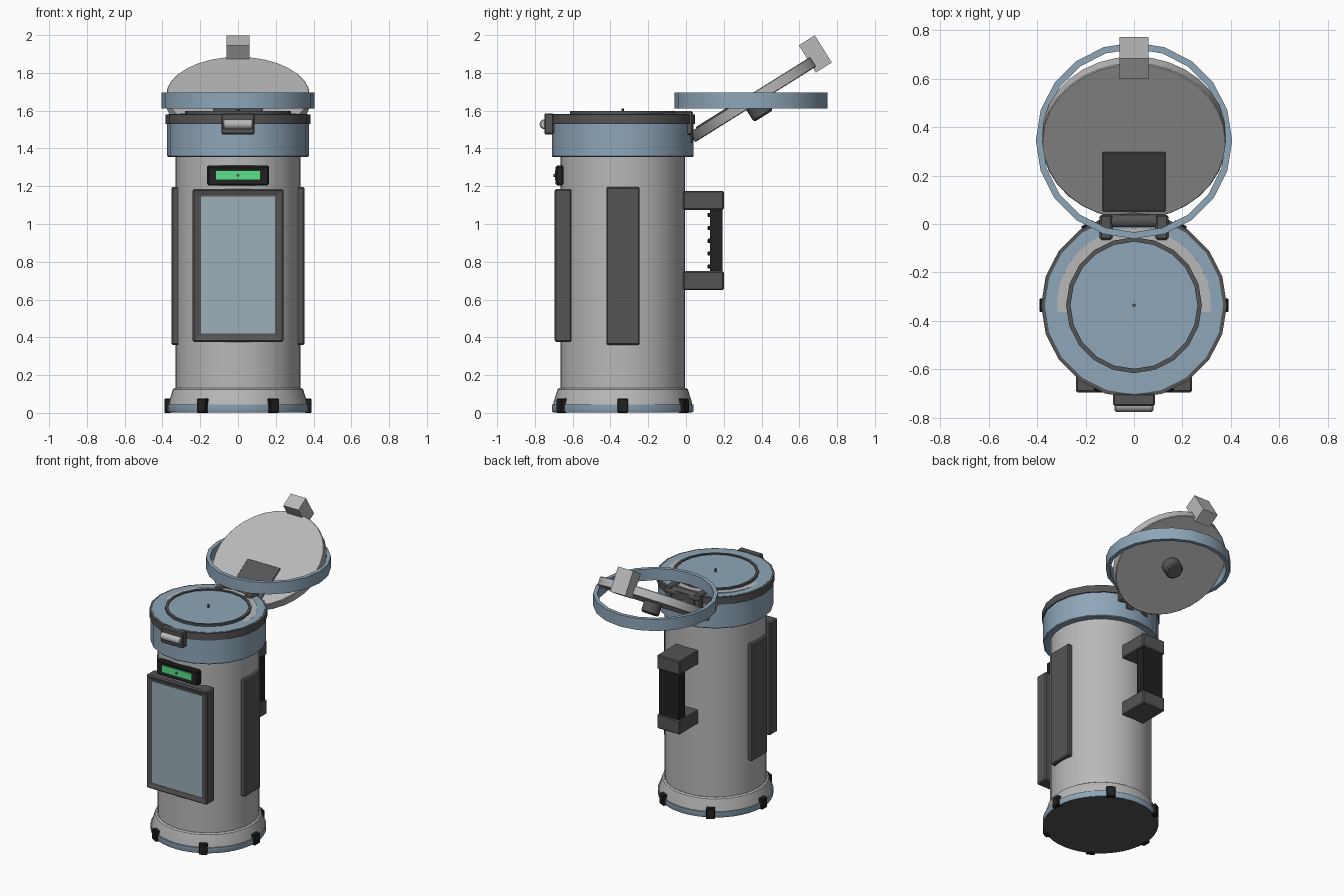
import bpy, bmesh, math
from mathutils import Matrix, Vector

if "Cube" in bpy.data.objects:
    bpy.data.objects.remove(bpy.data.objects["Cube"])

CY = -0.335  # y of the canister axis
I4 = Matrix.Identity(4)


def mat(name, r, g, b):
    m = bpy.data.materials.new(name)
    m.diffuse_color = (r, g, b, 1)
    m.use_nodes = True
    m.node_tree.nodes["Principled BSDF"].inputs["Base Color"].default_value = m.diffuse_color
    return m


BLUE = mat("blue_paint", 0.27, 0.38, 0.48)
GLASS = mat("window_tint", 0.33, 0.43, 0.47)
GREEN = mat("green_display", 0.10, 0.75, 0.25)
DARK = mat("dark_grey", 0.09, 0.09, 0.09)
BLACK = mat("black_rubber", 0.015, 0.015, 0.015)
LIGHT = mat("light_grey", 0.48, 0.48, 0.48)


def finish(name, bm, m, matrix, smooth=False):
    bmesh.ops.recalc_face_normals(bm, faces=bm.faces)
    bm.transform(matrix)
    me = bpy.data.meshes.new(name)
    bm.to_mesh(me)
    bm.free()
    ob = bpy.data.objects.new(name, me)
    bpy.context.collection.objects.link(ob)
    if m:
        me.materials.append(m)
    if smooth:
        bpy.ops.object.select_all(action='DESELECT')
        ob.select_set(True)
        bpy.context.view_layer.objects.active = ob
        bpy.ops.object.shade_smooth_by_angle(angle=math.radians(35))
    return ob


def box(name, lo, hi, m=None, bevel=0.0, matrix=I4, inset=None):
    lo, hi = Vector(lo), Vector(hi)
    bm = bmesh.new()
    bmesh.ops.create_cube(bm, size=1)
    size = hi - lo
    bm.transform(Matrix.Translation((lo + hi) / 2) @ Matrix.Diagonal((*size, 1)))
    if bevel:
        bmesh.ops.bevel(bm, geom=bm.edges[:], offset=bevel, segments=1, affect='EDGES')
    if inset:  # recess the -y face: (border, depth)
        front = min(bm.faces, key=lambda f: f.calc_center_median().y)
        bmesh.ops.inset_region(bm, faces=[front], thickness=inset[0], depth=0)
        bmesh.ops.translate(bm, verts=front.verts, vec=(0, inset[1], 0))
    return finish(name, bm, m, matrix)


def lathe(name, profile, seg, m=None, matrix=Matrix.Translation((0, CY, 0)), ring=False):
    """Spin (radius, z) points about z; ring closes the profile, otherwise ends are capped."""
    bm = bmesh.new()
    loops = [[bm.verts.new((r * math.sin(2 * math.pi * i / seg),
                            r * math.cos(2 * math.pi * i / seg), z))
              for i in range(seg)] for r, z in profile]
    pairs = list(zip(loops, loops[1:])) + ([(loops[-1], loops[0])] if ring else [])
    for a, b in pairs:
        for i in range(seg):
            j = (i + 1) % seg
            bm.faces.new((a[i], a[j], b[j], b[i]))
    if not ring:
        bm.faces.new(loops[0])
        bm.faces.new(loops[-1])
    return finish(name, bm, m, matrix, True)


def tube(r0, r1, z0, z1):
    return [(r0, z0), (r1, z0), (r1, z1), (r0, z1)]


# canister body, base and collar
lathe("body", [(0.33, 0.1), (0.33, 1.37)], 40, LIGHT)
lathe("base_skirt", [(0.368, 0.045), (0.365, 0.06), (0.345, 0.125), (0.335, 0.132)], 40, LIGHT)
lathe("base_ring", [(0.372, 0.005), (0.375, 0.012), (0.375, 0.045)], 40, BLUE)
lathe("base_bottom", [(0.368, 0.003), (0.368, 0.01)], 40, DARK)
lathe("collar", [(0.37, 1.355), (0.375, 1.36), (0.375, 1.535)], 20, BLUE)
lathe("rim", tube(0.36, 0.383, 1.53, 1.58), 20, DARK, ring=True)
lathe("top_plate", [(0.368, 1.54), (0.368, 1.582)], 20, BLUE)
lathe("top_inner_ring", tube(0.262, 0.28, 1.57, 1.597), 20, DARK, ring=True)
lathe("top_inner_disc", [(0.264, 1.57), (0.264, 1.59)], 20, BLUE)
lathe("top_stud", [(0.007, 1.585), (0.007, 1.612)], 8, DARK)
# slightly tilted seal, showing at the back of the top plate only
lathe("seal", tube(0.275, 0.318, -0.012, 0.0), 40, LIGHT, ring=True,
      matrix=Matrix.Translation((0, CY, 1.5825)) @ Matrix.Rotation(math.radians(1), 4, 'X'))

# base clips
for i in range(6):
    rot = Matrix.Translation((0, CY, 0)) @ Matrix.Rotation(math.radians(60 * i), 4, 'Z')
    box(f"base_clip_{i}", (0.355, -0.028, 0.0), (0.39, 0.028, 0.075), BLACK, 0.004, rot)

# front window
box("window_frame", (-0.24, -0.695, 0.375), (0.24, -0.605, 1.185), DARK, 0.008, inset=(0.034, 0.008))
box("window_glass", (-0.197, -0.69, 0.42), (0.197, -0.67, 1.145), GLASS)

# status display
box("display_housing", (-0.165, -0.69, 1.205), (0.165, -0.648, 1.31), BLACK, 0.008, inset=(0.02, 0.005))
box("display_screen", (-0.12, -0.694, 1.232), (0.12, -0.67, 1.282), GREEN)
lathe("display_button", [(0.008, 0), (0.008, 0.008)], 10, DARK,
      Matrix.Translation((0, -0.693, 1.257)) @ Matrix.Rotation(math.pi / 2, 4, 'X'))

# side panels
for s, side in ((1, "right"), (-1, "left")):
    x0, x1 = sorted((s * 0.31, s * 0.352))
    box(f"side_panel_{side}", (x0, -0.422, 0.36), (x1, -0.245, 1.195), DARK, 0.007)


def along_x(y, z):
    return Matrix.Translation((0, y, z)) @ Matrix.Rotation(math.pi / 2, 4, 'Y')


# front latch
box("latch_plate", (-0.087, -0.75, 1.475), (0.087, -0.70, 1.585), DARK, 0.006)
lathe("latch_roller", [(0.02, -0.08), (0.026, -0.074), (0.026, 0.074), (0.02, 0.08)], 16, LIGHT,
      along_x(-0.749, 1.528))

# back handle
box("handle_top_block", (-0.09, -0.015, 1.075), (0.09, 0.2, 1.175), DARK, 0.006)
box("handle_bottom_block", (-0.09, -0.015, 0.65), (0.09, 0.2, 0.75), DARK, 0.006)
box("handle_grip", (-0.08, 0.128, 0.74), (0.08, 0.193, 1.085), BLACK)
for i in range(5):
    z = 0.775 + i * 0.068
    box(f"grip_ridge_{i}", (-0.075, 0.114, z - 0.011), (0.075, 0.135, z + 0.011), BLACK, 0.004)

# hinge
for s, side in ((1, "right"), (-1, "left")):
    x0, x1 = sorted((s * 0.088, s * 0.142))
    box(f"hinge_lug_{side}", (x0, -0.065, 1.47), (x1, 0.038, 1.597), DARK, 0.008)
lathe("hinge_pin", [(0.03, -0.13), (0.03, 0.13)], 16, DARK, along_x(0.012, 1.565))
box("hinge_leaf", (-0.09, 0.0, 1.43), (0.09, 0.036, 1.58), DARK, 0.005)

# open lid, tilted about the hinge
LID = Matrix.Translation((0, 0.355, 1.66)) @ Matrix.Rotation(math.radians(32), 4, 'X')
lathe("lid_disc", [(0.376, -0.03), (0.38, -0.026), (0.38, 0.026), (0.376, 0.03)], 32, LIGHT, LID)
box("lid_hinge_plate", (-0.13, -0.337, 0.02), (0.13, -0.049, 0.036), DARK, 0.003, LID)
box("lid_tip_block", (-0.06, 0.357, -0.056), (0.06, 0.457, 0.114), LIGHT, 0, LID)
lathe("lid_knob", [(0.05, -0.105), (0.06, -0.095), (0.06, -0.02)], 20, DARK, LID)

# level ring around the lid
lathe("lid_ring", tube(0.378, 0.405, 1.612, 1.695), 20, BLUE,
      Matrix.Translation((0, 0.344, 0)), True)
